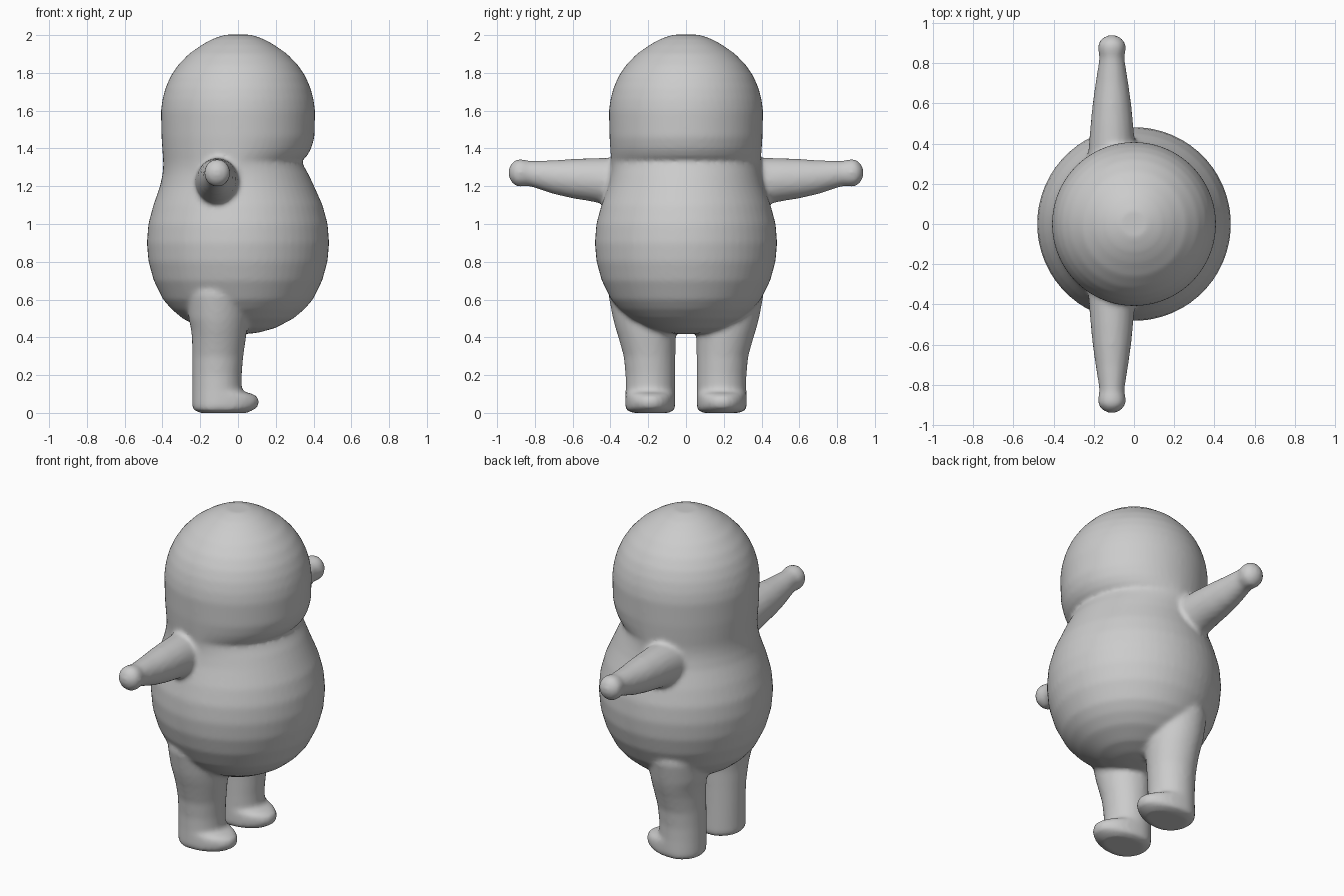
import bpy, bmesh
from math import sin, cos, pi

if "Cube" in bpy.data.objects:
    bpy.data.objects.remove(bpy.data.objects["Cube"])


def loft(name, rings):
    """Closed skin through a list of equal-length point rings, capped both ends."""
    bm = bmesh.new()
    loops = [[bm.verts.new(p) for p in ring] for ring in rings]
    n = len(loops[0])
    for a, b in zip(loops, loops[1:]):
        for i in range(n):
            j = (i + 1) % n
            bm.faces.new((a[i], a[j], b[j], b[i]))
    bm.faces.new(loops[0][::-1])
    bm.faces.new(loops[-1])
    bmesh.ops.recalc_face_normals(bm, faces=bm.faces)
    me = bpy.data.meshes.new(name)
    bm.to_mesh(me)
    bm.free()
    ob = bpy.data.objects.new(name, me)
    bpy.context.collection.objects.link(ob)
    return ob


def angles(n):
    return [2 * pi * i / n for i in range(n)]


# torso and head: height, radius, depth of the chin crease on the +x side
torso = [(.418, .05, 0), (.425, .11, 0), (.45, .2, 0), (.5, .295, 0), (.55, .355, 0),
         (.6, .398, 0), (.7, .448, 0), (.8, .476, 0), (.9, .485, 0), (1, .477, 0),
         (1.1, .45, 0), (1.2, .415, .01), (1.26, .402, .025), (1.3, .398, .044),
         (1.335, .398, .06), (1.36, .4, .033), (1.4, .403, .013), (1.46, .407, 0),
         (1.6, .41, 0), (1.66, .402, 0), (1.72, .386, 0), (1.78, .36, 0),
         (1.84, .32, 0), (1.9, .262, 0), (1.95, .19, 0), (1.98, .135, 0), (2.002, .07, 0)]
parts = [loft("torso_and_head", [
    [((r * .995 - d * max(0, cos(a))) * cos(a), (r * .995 - d * max(0, cos(a))) * sin(a), z)
     for a in angles(60)] for z, r, d in torso])]

# arms: distance out, centre height, half width, half height
arm = [(.25, 1.22, .125, .13), (.42, 1.226, .113, .125), (.5, 1.234, .106, .115),
       (.6, 1.24, .096, .105), (.7, 1.248, .082, .09), (.8, 1.263, .066, .072),
       (.835, 1.268, .062, .067), (.86, 1.27, .069, .073), (.895, 1.271, .069, .073),
       (.92, 1.271, .053, .055), (.938, 1.271, .025, .025)]

# legs with toes: height, back x, front x, inner y, outer y
leg = [(0, -.2, .05, .09, .28), (.015, -.235, .08, .06, .318), (.03, -.242, .105, .057, .322),
       (.06, -.242, .114, .057, .322), (.085, -.242, .104, .057, .321), (.102, -.242, .075, .057, .321),
       (.112, -.242, .03, .057, .32), (.13, -.242, .02, .057, .32), (.2, -.242, .02, .057, .32),
       (.3, -.242, .028, .056, .33), (.4, -.244, .043, .054, .358), (.45, -.25, .048, .052, .374),
       (.5, -.262, .052, .05, .387), (.62, -.265, .05, .08, .41), (.72, -.23, .03, .12, .4)]


def leg_ring(z, back, front, inner, outer, s):
    cx, cy, ry = -.11, (inner + outer) / 2, (outer - inner) / 2
    return [(cx + cos(a) * (front - cx if cos(a) > 0 else cx - back), s * (cy + ry * sin(a)), z)
            for a in angles(28)]


for side, s in (("left", 1), ("right", -1)):
    parts.append(loft(side + "_arm", [
        [(-.11 + rx * cos(a), s * y, cz + rz * sin(a)) for a in angles(20)]
        for y, cz, rx, rz in arm]))
    parts.append(loft(side + "_leg", [leg_ring(*row, s) for row in leg]))

# fuse everything into one soft skin
bpy.ops.object.select_all(action='DESELECT')
for ob in parts:
    ob.select_set(True)
bpy.context.view_layer.objects.active = parts[0]
bpy.ops.object.join()
body = bpy.context.view_layer.objects.active
body.name = "body"
rm = body.modifiers.new("fuse", 'REMESH')
rm.mode = 'VOXEL'
rm.voxel_size = .014
rm.use_smooth_shade = True
sm = body.modifiers.new("soften", 'SMOOTH')
sm.factor = .5
sm.iterations = 5
